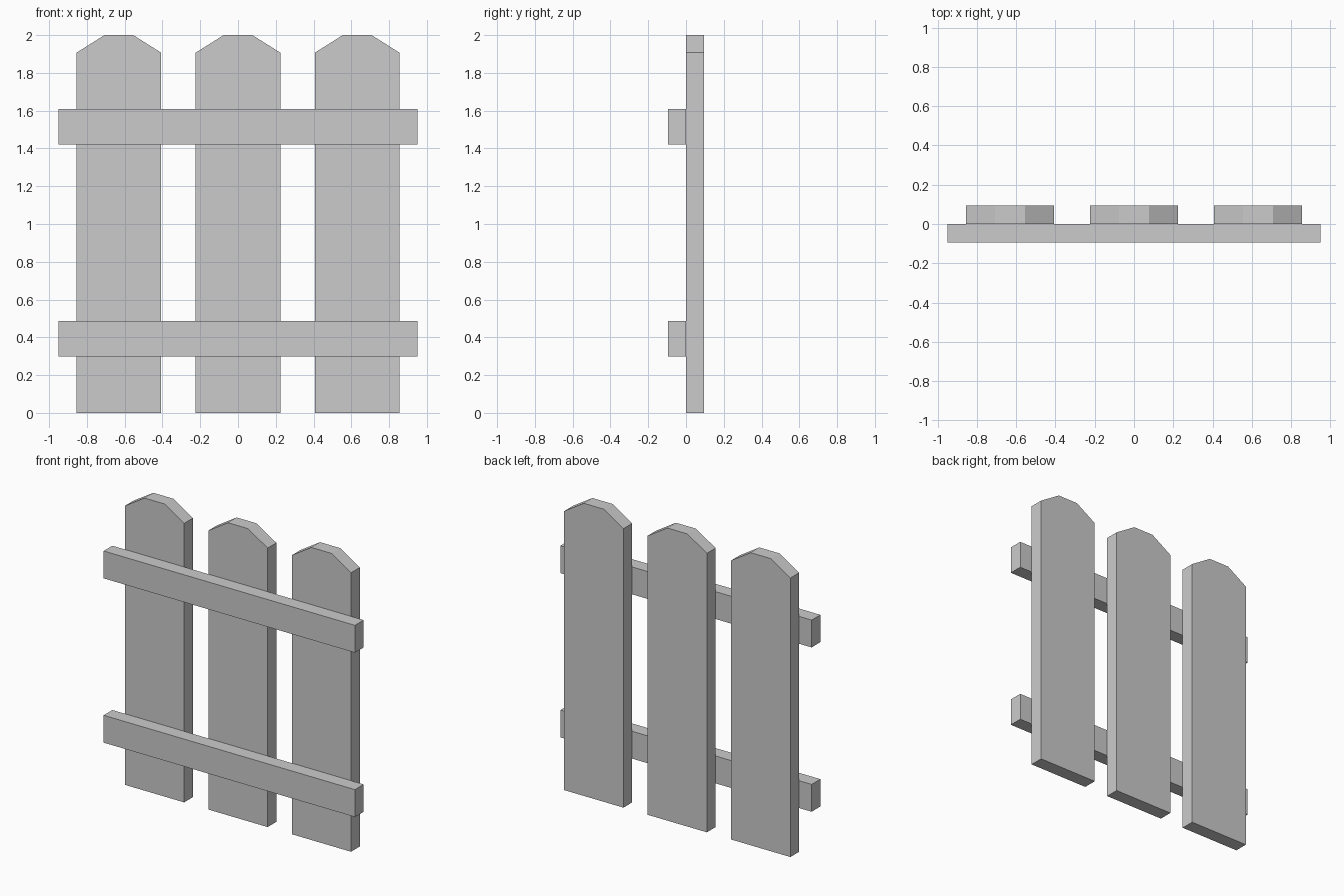
import bpy, bmesh

if "Cube" in bpy.data.objects:
    bpy.data.objects.remove(bpy.data.objects["Cube"])

DEPTH = 0.094


def extruded(name, profile, y0, y1, x=0.0):
    """Extrude an x-z outline from y0 to y1."""
    bm = bmesh.new()
    face = bm.faces.new([bm.verts.new((px, y0, pz)) for px, pz in profile])
    ext = bmesh.ops.extrude_face_region(bm, geom=[face])
    moved = [v for v in ext["geom"] if isinstance(v, bmesh.types.BMVert)]
    bmesh.ops.translate(bm, vec=(0, y1 - y0, 0), verts=moved)
    bmesh.ops.recalc_face_normals(bm, faces=bm.faces)
    mesh = bpy.data.meshes.new(name)
    bm.to_mesh(mesh)
    bm.free()
    obj = bpy.data.objects.new(name, mesh)
    obj.location.x = x
    bpy.context.collection.objects.link(obj)
    return obj


# Upright pickets with clipped top corners
W, TIP, SHOULDER, TOP = 0.224, 0.076, 1.907, 2.0
picket = [(-W, 0), (W, 0), (W, SHOULDER), (TIP, TOP), (-TIP, TOP), (-W, SHOULDER)]
for side, x in (("left", -0.631), ("middle", 0.0), ("right", 0.631)):
    extruded(f"picket_{side}", picket, 0, DEPTH, x)

# Horizontal rails across the front
L = 0.95
for level, z0, z1 in (("lower", 0.299, 0.486), ("upper", 1.422, 1.609)):
    extruded(f"rail_{level}", [(-L, z0), (L, z0), (L, z1), (-L, z1)], -DEPTH, 0)
